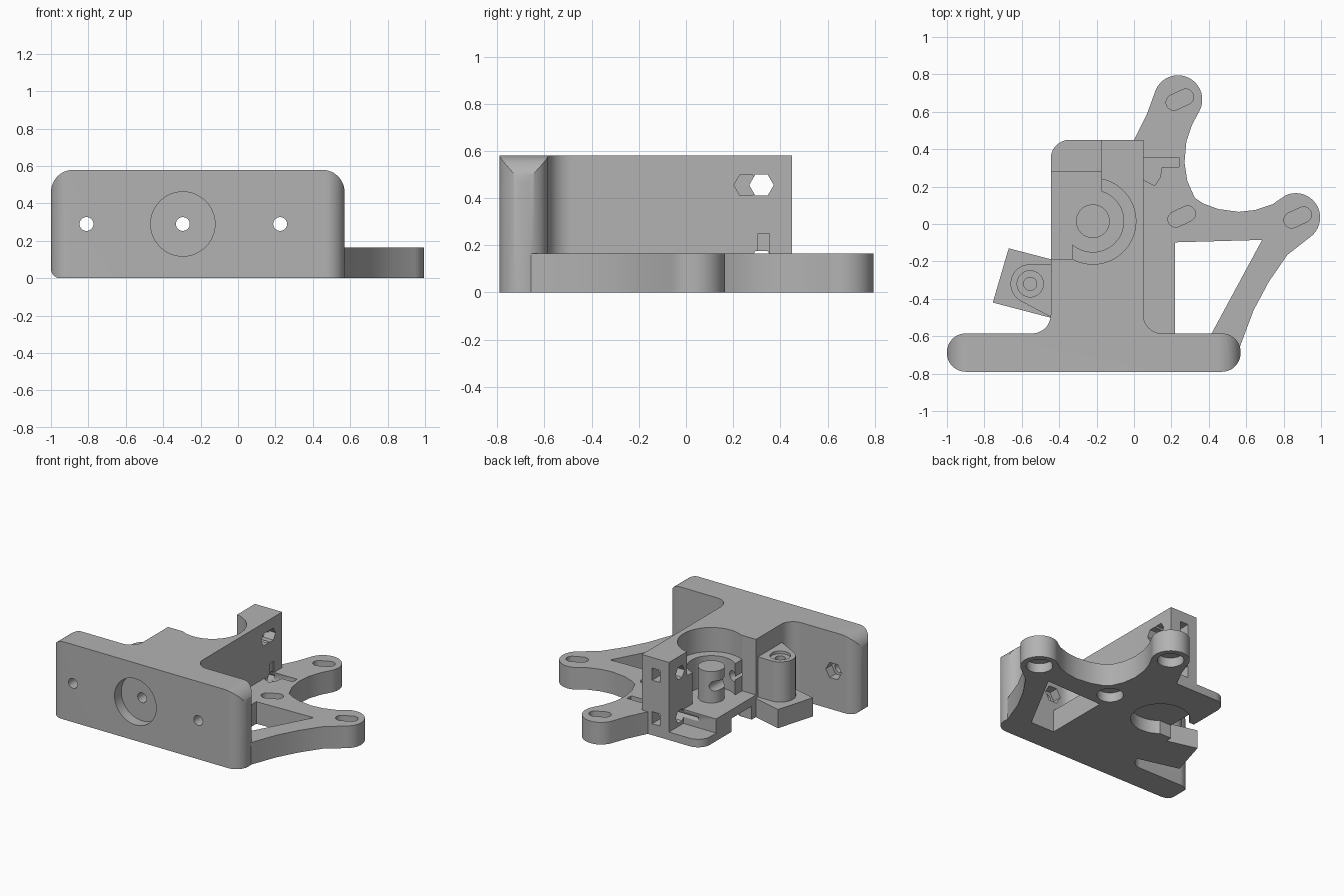
import bpy, bmesh
from math import cos, sin, radians, pi

cube = bpy.data.objects.get("Cube")
if cube:
    bpy.data.objects.remove(cube, do_unlink=True)

grey = bpy.data.materials.new("plain_grey")
grey.use_nodes = True
colour = (0.45, 0.45, 0.45, 1)
grey.diffuse_color = colour
grey.node_tree.nodes["Principled BSDF"].inputs["Base Color"].default_value = colour


def arc(cx, cy, r, start, end, n=12):
    """Points along an arc, angles in degrees."""
    steps = [radians(start + (end - start) * i / n) for i in range(n + 1)]
    return [(cx + r * cos(a), cy + r * sin(a)) for a in steps]


def circle(cx, cy, r, n=48):
    return arc(cx, cy, r, 0, 360 - 360 / n, n - 1)


def rect(x0, y0, x1, y1):
    return [(x0, y0), (x1, y0), (x1, y1), (x0, y1)]


def slot(cx, cy, half, r, tilt):
    """Long hole with round ends."""
    dx, dy = half * cos(radians(tilt)), half * sin(radians(tilt))
    return (arc(cx + dx, cy + dy, r, tilt - 90, tilt + 90)
            + arc(cx - dx, cy - dy, r, tilt + 90, tilt + 270))


def prism(name, pts, lo, hi, axis="z"):
    """Extrude a flat profile along one axis."""
    place = {"z": lambda a, b, h: (a, b, h),
             "y": lambda a, b, h: (a, h, b),
             "x": lambda a, b, h: (h, a, b)}[axis]
    bm = bmesh.new()
    low = [bm.verts.new(place(a, b, lo)) for a, b in pts]
    high = [bm.verts.new(place(a, b, hi)) for a, b in pts]
    bm.faces.new(low)
    bm.faces.new(high)
    for i in range(len(pts)):
        j = (i + 1) % len(pts)
        bm.faces.new((low[i], low[j], high[j], high[i]))
    bmesh.ops.recalc_face_normals(bm, faces=bm.faces)
    mesh = bpy.data.meshes.new(name)
    bm.to_mesh(mesh)
    bm.free()
    mesh.materials.append(grey)
    ob = bpy.data.objects.new(name, mesh)
    bpy.context.collection.objects.link(ob)
    return ob


def combine(ob, other, op):
    """Apply a boolean and remove the second object."""
    mod = ob.modifiers.new("bool", "BOOLEAN")
    mod.operation, mod.object, mod.solver = op, other, "EXACT"
    deps = bpy.context.evaluated_depsgraph_get()
    mesh = bpy.data.meshes.new_from_object(ob.evaluated_get(deps))
    ob.modifiers.clear()
    ob.data = mesh
    bpy.data.objects.remove(other, do_unlink=True)


def cut(ob, pts, lo, hi, axis="z"):
    combine(ob, prism("cutter", pts, lo, hi, axis), "DIFFERENCE")


def add(ob, other):
    combine(ob, other, "UNION")


TOP, FLOOR, FRONT, BACK = 0.58, 0.165, -0.79, -0.585
GX, GY = -0.22, 0.015          # gear axis

# Front plate: rounded in plan and in elevation
plan = (arc(0.47, -0.69, 0.1, -90, 0) + arc(0.47, -0.685, 0.1, 0, 90)
        + arc(-0.9, -0.685, 0.1, 90, 180) + arc(-0.9, -0.69, 0.1, 180, 270))
elevation = ([(0.57, 0)] + arc(0.45, TOP - 0.12, 0.12, 0, 90)
             + arc(-0.88, TOP - 0.12, 0.12, 90, 180) + arc(-0.95, 0.05, 0.05, 180, 270))
bracket = prism("motor_bracket", plan, 0, TOP)
combine(bracket, prism("plate_elevation", elevation, -1, 0, "y"), "INTERSECT")

# Central block with fillets into the plate
block = ([(-0.545, -0.64), (0.15, -0.64)] + arc(0.15, -0.485, 0.1, 270, 180)
         + [(0.05, 0.45)] + arc(-0.345, 0.35, 0.1, 90, 180)
         + arc(-0.545, -0.485, 0.1, 0, -90))
add(bracket, prism("central_block", block, 0, TOP))

# Low mounting arms with a triangular window
arms = ([(-0.1, -0.7), (0.55, -0.7), (0.58, -0.62), (0.64, -0.46), (0.72, -0.31), (0.82, -0.165)]
        + arc(0.865, 0.035, 0.13, -52, 115, 20)
        + [(0.74, 0.105), (0.65, 0.075), (0.56, 0.065), (0.45, 0.08), (0.37, 0.11), (0.325, 0.14),
           (0.285, 0.23), (0.27, 0.33), (0.28, 0.44), (0.31, 0.53)]
        + arc(0.235, 0.665, 0.13, -30, 155, 20)
        + [(0.07, 0.59), (0, 0.45), (-0.1, 0.35)])
mount = prism("mounting_arms", arms, 0, FLOOR)
cut(mount, [(0.22, BACK), (0.415, BACK), (0.685, -0.085), (0.22, -0.098)], -1, 1)
add(bracket, mount)

# Mounting slots above, round pockets below
for x, y in ((0.865, 0.035), (0.235, 0.665), (0.245, 0.04)):
    cut(bracket, slot(x + 0.01, y, 0.035, 0.042, 25), 0.075, 0.3)
    cut(bracket, circle(x, y, 0.09), -0.1, 0.07)

# Gear chamber: stepped bore, open left side, low corner pad
cut(bracket, circle(GX, GY, 0.23, 64), 0.4, 1)
cut(bracket, circle(GX, GY, 0.165, 64), FLOOR, 1)
cut(bracket, rect(-0.6, GY, -0.175, 0.6), FLOOR, 1)
cut(bracket, rect(-0.6, -0.19, -0.33, 0.1), FLOOR, 1)
cut(bracket, rect(-0.6, 0.28, -0.175, 0.6), 0.06, 1)

# Motor collar pocket below, open to the side
cut(bracket, circle(GX, GY, 0.2, 64), -0.1, 0.1)
cut(bracket, rect(-0.6, -0.14, -0.3, 0.1), -0.1, 0.1)

# Gear post
add(bracket, prism("gear_post", circle(GX, GY, 0.09), 0.13, 0.4))

# Hinge foot and boss
foot = [(-0.67, -0.13), (-0.755, -0.42), (-0.4, -0.513), (-0.4, -0.2)]
add(bracket, prism("hinge_foot", foot, 0, 0.14))
boss = (arc(-0.555, -0.32, 0.105, 90, 240, 20)
        + [(-0.44, -0.5), (-0.4, -0.5), (-0.4, -0.215)])
add(bracket, prism("hinge_boss", boss, 0.1, 0.44))
cut(bracket, circle(-0.555, -0.32, 0.07), 0.42, 0.5)
cut(bracket, circle(-0.555, -0.32, 0.035), 0.15, 0.5)

# Plate bolt holes with nut pockets, and the feed path
for x in (-0.81, 0.225):
    cut(bracket, circle(x, 0.29, 0.037, 24), -1, -0.5, "y")
    cut(bracket, circle(x, 0.29, 0.065, 6), BACK - 0.07, -0.5, "y")
cut(bracket, circle(-0.295, 0.29, 0.037, 24), -1, 0.6, "y")
cut(bracket, circle(-0.295, 0.29, 0.172, 64), -1, FRONT + 0.08, "y")

# Pillar: two cross holes with nut slots from the back
for z in (0.13, 0.455):
    cut(bracket, circle(0.32, z, 0.052, 6), -0.3, 0.051, "x")
    cut(bracket, rect(-0.1, z - 0.045, -0.035, z + 0.045), 0.3, 0.6, "y")
cut(bracket, circle(0.255, 0.455, 0.052, 6), -0.04, 0.2, "x")

# Screw trench and wedge relief in the arm
cut(bracket, rect(0.04, 0.305, 0.24, 0.355), 0.08, 0.25)
cut(bracket, [(0.051, 0.235), (0.11, 0.205), (0.14, 0.25), (0.15, 0.31), (0.051, 0.31)], 0.08, 0.25)

bpy.ops.object.select_all(action="DESELECT")
bracket.select_set(True)
bpy.context.view_layer.objects.active = bracket
bpy.ops.object.shade_smooth_by_angle(angle=radians(30))
